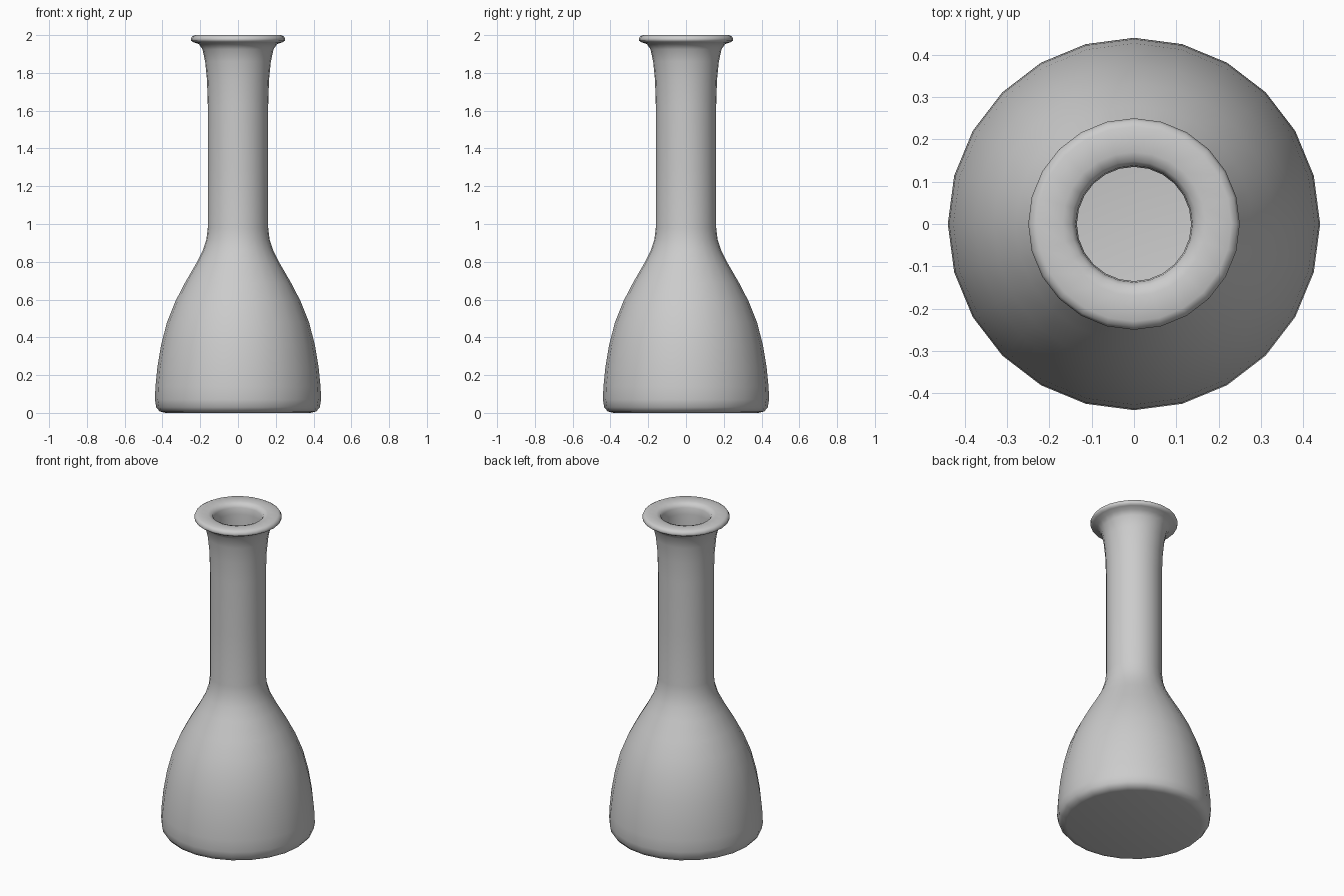
import bpy, bmesh, math
from mathutils import Matrix, Vector

SEGMENTS = 24

# Outer wall, from the base centre up to the lip
outer = [(0, 0), (0.385, 0), (0.415, 0.008), (0.433, 0.03), (0.44, 0.07),
         (0.437, 0.14), (0.427, 0.24), (0.407, 0.36), (0.376, 0.48),
         (0.332, 0.59), (0.28, 0.69), (0.222, 0.79), (0.186, 0.86),
         (0.167, 0.92), (0.16, 0.98), (0.16, 1.3), (0.16, 1.63), (0.164, 1.76),
         (0.174, 1.86), (0.188, 1.925), (0.208, 1.953), (0.235, 1.962),
         (0.248, 1.97), (0.25, 1.98), (0.244, 1.992), (0.23, 2.0)]

# Lip top and inner wall, back down to the inside floor
inner = [(0.17, 1.997), (0.148, 1.99), (0.138, 1.97), (0.135, 1.93),
         (0.135, 1.63), (0.135, 0.97), (0.143, 0.91), (0.163, 0.85),
         (0.2, 0.775), (0.256, 0.68), (0.309, 0.58), (0.35, 0.475),
         (0.382, 0.355), (0.402, 0.235), (0.412, 0.14), (0.414, 0.07),
         (0.4, 0.036), (0.38, 0.027), (0, 0.027)]


def lathe(name, profile):
    bm = bmesh.new()
    verts = [bm.verts.new((r, 0, z)) for r, z in profile]
    edges = [bm.edges.new(pair) for pair in zip(verts, verts[1:])]
    bmesh.ops.spin(bm, geom=verts + edges, cent=(0, 0, 0), axis=(0, 0, 1),
                   angle=math.tau, steps=SEGMENTS)
    bmesh.ops.remove_doubles(bm, verts=bm.verts[:], dist=0.0005)
    bmesh.ops.recalc_face_normals(bm, faces=bm.faces[:])
    for f in bm.faces:
        f.smooth = True
    mesh = bpy.data.meshes.new(name)
    bm.to_mesh(mesh)
    bm.free()
    obj = bpy.data.objects.new(name, mesh)
    bpy.context.collection.objects.link(obj)
    return obj


# Hollow bottle with flared lip
lathe("bottle", outer + inner)
